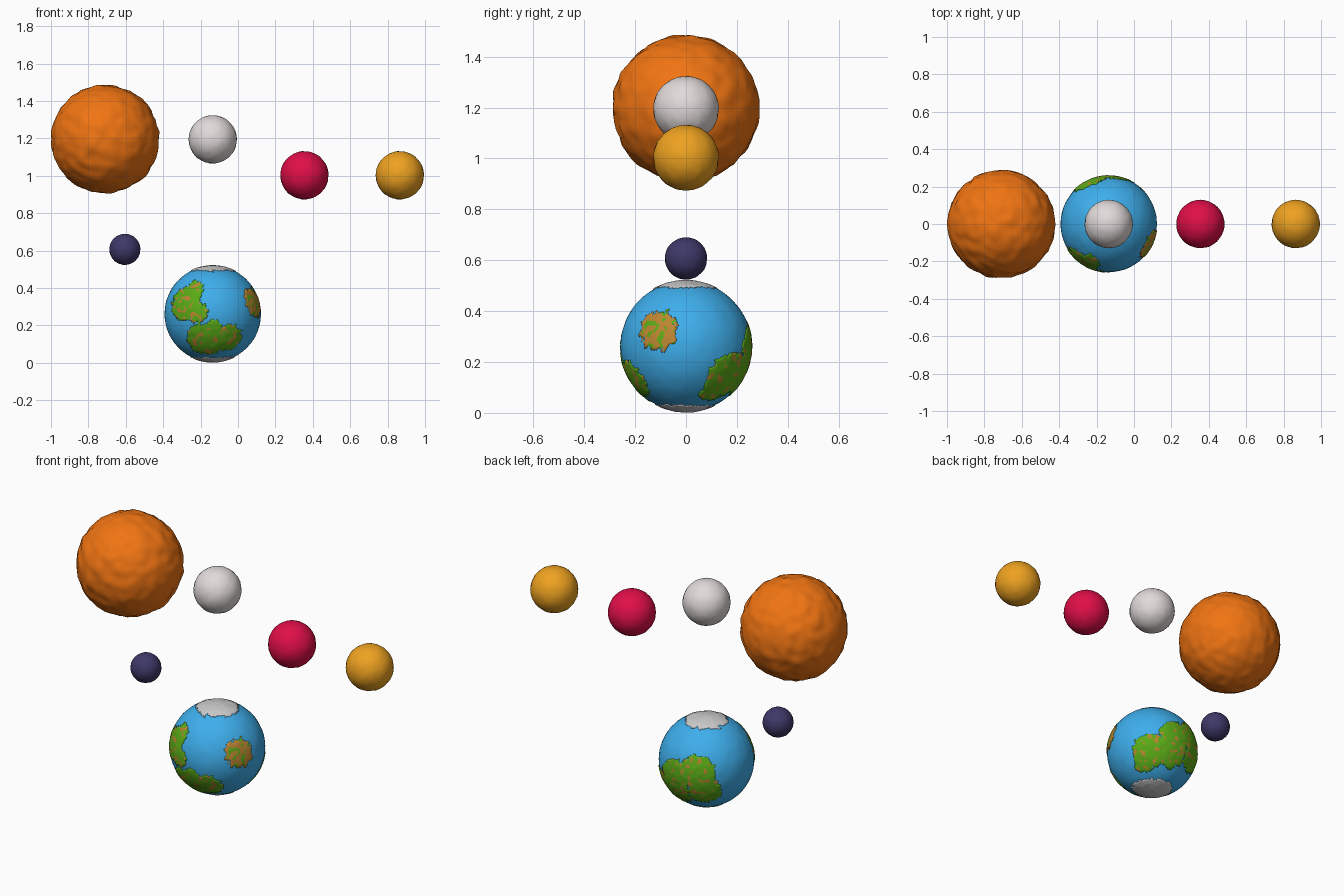
import bpy, bmesh
from mathutils import Vector, noise

if "Cube" in bpy.data.objects:
    bpy.data.objects.remove(bpy.data.objects["Cube"])


def material(name, r, g, b):
    def lin(c):
        c /= 255
        return c / 12.92 if c < 0.04 else ((c + 0.055) / 1.055) ** 2.4
    m = bpy.data.materials.new(name)
    m.diffuse_color = (lin(r), lin(g), lin(b), 1)
    m.use_nodes = True
    m.node_tree.nodes["Principled BSDF"].inputs["Base Color"].default_value = m.diffuse_color
    return m


def finish(name, bm, mats, location):
    mesh = bpy.data.meshes.new(name)
    for f in bm.faces:
        f.smooth = True
    bm.to_mesh(mesh)
    bm.free()
    for m in mats:
        mesh.materials.append(m)
    ob = bpy.data.objects.new(name, mesh)
    ob.location = location
    bpy.context.collection.objects.link(ob)
    return ob


def bump(v, freq, amount, seed):
    return amount * noise.noise(v * freq + Vector((seed, seed * 2.3, 1.7)))


def ball(name, mat, x, z, radius, detail, freq, amount, seed):
    """Lumpy, hand-shaped sphere."""
    bm = bmesh.new()
    bmesh.ops.create_icosphere(bm, subdivisions=detail, radius=1)
    for v in bm.verts:
        n = v.co.normalized()
        v.co = n * radius * (1 + bump(n, freq, amount, seed))
    return finish(name, bm, [mat], (x, 0, z))


EARTH_X, EARTH_Z = -0.135, 0.262
green = material("grass", 90, 172, 22)
brown = material("soil", 190, 134, 50)
ice = material("ice", 190, 190, 190)


def land(name, blobs, mats, threshold):
    """Thin raised shell: union of round blobs (x, y, z, angle) with a ragged coast."""
    bm = bmesh.new()
    bmesh.ops.create_icosphere(bm, subdivisions=6, radius=1)
    spots = [(Vector(b[:3]).normalized(), b[3]) for b in blobs]
    drop = []
    for f in bm.faces:
        n = f.calc_center_median().normalized()
        ragged = 0.07 * noise.noise(n * 9) + 0.05 * noise.noise(n * 23)
        if not any(n.angle(c) < r + ragged for c, r in spots):
            drop.append(f)
        elif len(mats) > 1 and noise.noise(n * 10.3 + Vector((4, 1, 7))) > threshold:
            f.material_index = 1
    bmesh.ops.delete(bm, geom=drop, context='FACES')
    for v in bm.verts:
        n = v.co.normalized()
        v.co = n * 0.2605 * (1 + bump(n, 9, 0.006, 3))
    ob = finish(name, bm, mats, (EARTH_X, 0, EARTH_Z))
    mod = ob.modifiers.new("thickness", 'SOLIDIFY')
    mod.thickness = 0.006
    mod.offset = -1
    return ob


# Plain planets and the large sun
ball("sun", material("orange", 240, 116, 18), -0.71, 1.197, 0.288, 5, 6, 0.032, 11)
ball("white_planet", material("white", 226, 218, 218), -0.135, 1.195, 0.129, 4, 7, 0.02, 5)
ball("red_planet", material("red", 224, 14, 72), 0.355, 1.003, 0.129, 4, 7, 0.02, 5)
ball("yellow_planet", material("yellow", 238, 162, 32), 0.865, 1.003, 0.129, 4, 7, 0.02, 5)
ball("dark_moon", material("indigo", 62, 56, 104), -0.605, 0.607, 0.083, 4, 7, 0.02, 5)

# Ocean globe
ball("ocean_globe", material("water", 62, 174, 236), EARTH_X, EARTH_Z, 0.2575, 5, 9, 0.006, 3)

# Continents
land("front_continent", [
    (-.58, -.78, .23, .36), (-.37, -.77, .52, .20), (-.31, -.95, .02, .20),
    (0, -.95, -.32, .20), (-.17, -.81, -.56, .38), (.31, -.80, -.52, .32),
], [green, brown], 0.3)
land("back_continent", [
    (-.40, .90, .16, .36), (.13, .99, -.05, .38), (-.51, .80, -.31, .36),
    (.17, .90, -.41, .38), (.59, .64, -.45, .40), (.60, .45, -.66, .25),
], [green, brown], 0.3)
land("right_island", [(.87, -.43, .25, .31)], [brown, green], 0.25)

# Polar ice
land("north_ice", [(0, 0, 1, .46)], [ice], 1)
land("south_ice", [(0, 0, -1, .44)], [ice], 1)
